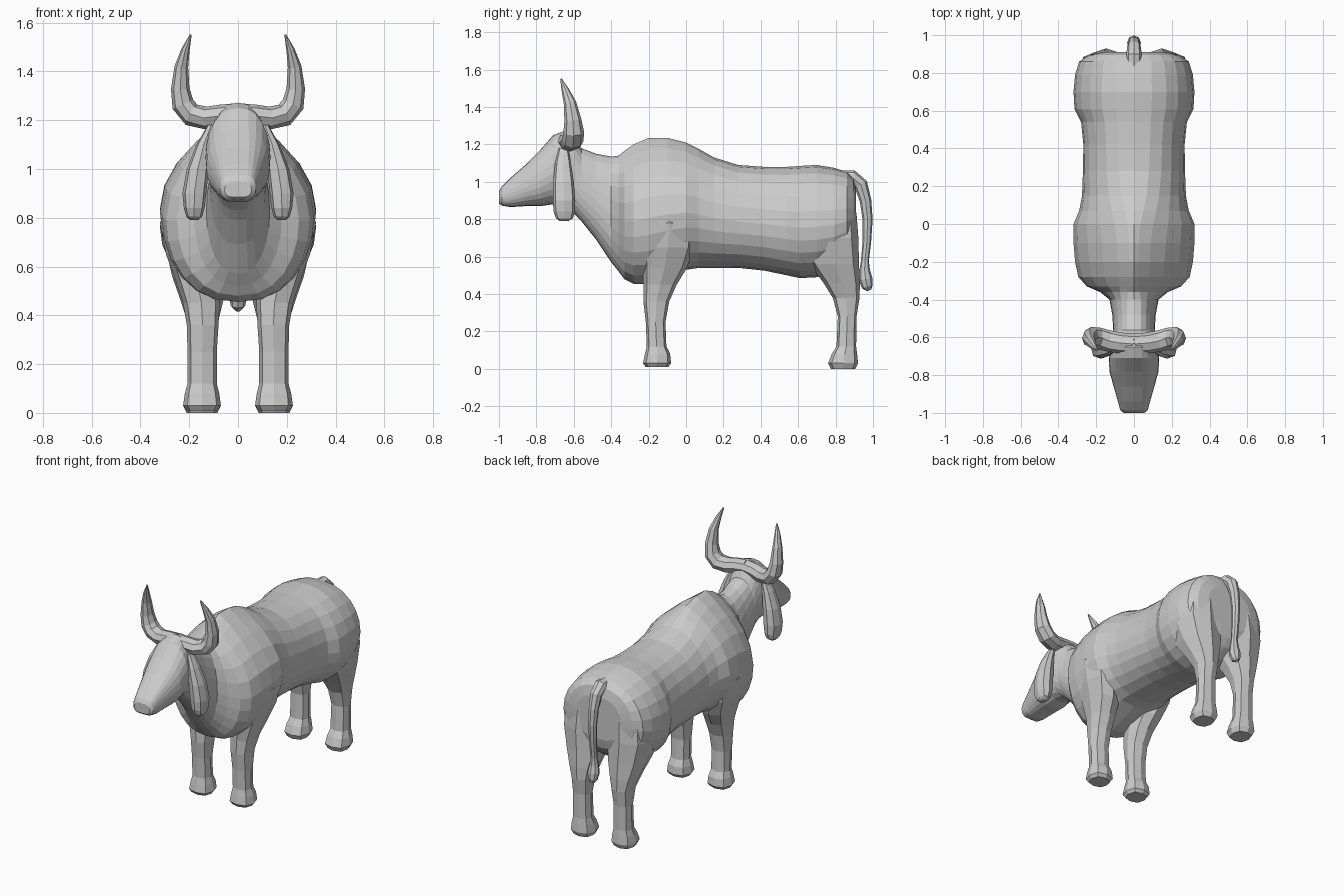
import bpy
import bmesh
from math import cos, sin, tau
from mathutils import Vector

cube = bpy.data.objects.get("Cube")
if cube:
    bpy.data.objects.remove(cube, do_unlink=True)

hide = bpy.data.materials.new("grey hide")
hide.use_nodes = True
grey = (0.6, 0.6, 0.6, 1)
hide.diffuse_color = grey
hide.node_tree.nodes["Principled BSDF"].inputs["Base Color"].default_value = grey


def power(value, exponent):
    """Signed power, for squarer or more pointed cross-sections."""
    return abs(value) ** exponent * (1 if value >= 0 else -1)


def loft(name, rings, mirrored=False):
    """Skin a list of point rings, close both ends, optionally mirror in x."""
    bm = bmesh.new()
    loops = [[bm.verts.new(point) for point in ring] for ring in rings]
    count = len(loops[0])
    for lower, upper in zip(loops, loops[1:]):
        for i in range(count):
            j = (i + 1) % count
            bm.faces.new((lower[i], lower[j], upper[j], upper[i]))
    bm.faces.new(loops[0])
    bm.faces.new(loops[-1])
    bmesh.ops.recalc_face_normals(bm, faces=bm.faces)
    mesh = bpy.data.meshes.new(name)
    bm.to_mesh(mesh)
    bm.free()
    mesh.materials.append(hide)
    obj = bpy.data.objects.new(name, mesh)
    bpy.context.collection.objects.link(obj)
    if mirrored:
        obj.modifiers.new("both sides", "MIRROR").use_axis[0] = True
    return obj


def body_ring(y, bottom, top, width, pointed, sides=24):
    """Upright section: the upper half may narrow towards the spine."""
    middle = bottom + (top - bottom) * 0.45
    ring = []
    for k in range(sides):
        c, s = cos(tau * k / sides), sin(tau * k / sides)
        if s >= 0:
            ring.append((width * power(c, pointed), y, middle + (top - middle) * s))
        else:
            ring.append((width * power(c, min(pointed, 0.85)), y,
                         middle + (middle - bottom) * s))
    return ring


def level_ring(z, x0, x1, y0, y1, sides=8):
    """Horizontal rounded section filling the given box."""
    ring = []
    for k in range(sides):
        c, s = cos(tau * k / sides), sin(tau * k / sides)
        ring.append(((x0 + x1) / 2 + (x1 - x0) / 2 * power(c, 0.75),
                     (y0 + y1) / 2 + (y1 - y0) / 2 * power(s, 0.75), z))
    return ring


def tube(name, path, mirrored=False, stretch=1, sides=8):
    """Round tube along (x, y, z, radius) stations."""
    points = [Vector(station[:3]) for station in path]
    rings = []
    for i, point in enumerate(points):
        ahead = points[min(i + 1, len(points) - 1)] - points[max(i - 1, 0)]
        ahead.normalize()
        across = ahead.cross(Vector((0, 1, 0) if mirrored else (1, 0, 0))).normalized()
        other = ahead.cross(across)
        radius = path[i][3]
        rings.append([point + radius * (across * cos(tau * k / sides)
                      + other * stretch * sin(tau * k / sides)) for k in range(sides)])
    return loft(name, rings, mirrored)


# Head and neck: y, bottom, top, half width, pointedness
head = [
    (-1.0, .885, .95, .055, .45), (-.985, .873, .975, .073, .45),
    (-.94, .865, 1.02, .085, .5), (-.86, .87, 1.09, .108, .65),
    (-.78, .87, 1.17, .13, .8), (-.71, .88, 1.25, .133, .85),
    (-.65, .87, 1.272, .12, .8), (-.6, .83, 1.25, .11, .8),
    (-.56, .79, 1.18, .11, .8), (-.48, .69, 1.15, .115, .85),
    (-.4, .57, 1.135, .13, .95),
]
# Shoulder hump, barrel and rump
torso = [
    (-.36, .52, 1.14, .18, 1.3), (-.33, .48, 1.165, .25, 1.7),
    (-.28, .455, 1.2, .295, 1.85), (-.2, .455, 1.235, .312, 1.9),
    (-.1, .49, 1.235, .32, 1.85), (0, .53, 1.21, .32, 1.65),
    (.07, .54, 1.175, .29, 1.3), (.15, .54, 1.13, .275, 1.05),
    (.28, .54, 1.09, .27, .9), (.42, .525, 1.08, .268, .85),
    (.54, .5, 1.08, .28, .85), (.61, .485, 1.085, .315, .9),
    (.7, .49, 1.09, .32, .9), (.79, .52, 1.075, .312, .9),
    (.86, .57, 1.055, .29, .85), (.895, .62, 1.02, .24, .8),
    (.91, .68, .96, .17, .8),
]
loft("body_and_head", [body_ring(*station) for station in head + torso])

# Legs: z, then the x and y extents, from hoof to shoulder or thigh
front_leg = [
    (0.01, .085, .21, -.215, -.095), (.03, .07, .225, -.23, -.08),
    (.08, .077, .218, -.22, -.085), (.12, .087, .207, -.21, -.105),
    (.25, .087, .207, -.215, -.11), (.36, .08, .21, -.228, -.09),
    (.45, .075, .225, -.228, -.05), (.54, .08, .255, -.235, .005),
    (.65, .1, .295, -.24, .045), (.78, .1, .32, -.225, .05),
    (.93, .1, .24, -.19, 0),
]
hind_leg = [
    (0, .085, .21, .775, .905), (.03, .07, .225, .76, .92),
    (.08, .077, .218, .78, .915), (.12, .087, .207, .805, .91),
    (.28, .09, .205, .812, .912), (.38, .08, .21, .785, .928),
    (.46, .06, .235, .735, .93), (.56, .03, .27, .66, .925),
    (.7, .015, .302, .6, .922), (.83, .015, .29, .62, .912),
    (.95, .04, .19, .68, .87),
]
loft("front_legs", [level_ring(*station) for station in front_leg], True)
loft("hind_legs", [level_ring(*station) for station in hind_leg], True)

# Hanging ears, slim and leaf shaped
ear = [
    (1.18, .095, .125, -.68, -.63), (1.1, .11, .17, -.7, -.615),
    (1.0, .12, .21, -.71, -.6), (.9, .13, .228, -.712, -.592),
    (.84, .137, .222, -.708, -.594), (.805, .147, .212, -.695, -.605),
    (.79, .165, .195, -.675, -.63),
]
loft("ears", [level_ring(*station) for station in ear], True)

# Upswept horns meeting across the poll
tube("horns", [
    (0, -.635, 1.225, .045), (.07, -.63, 1.218, .046), (.13, -.62, 1.209, .047),
    (.19, -.605, 1.222, .048), (.226, -.6, 1.265, .046),
    (.237, -.605, 1.33, .038), (.232, -.62, 1.42, .028),
    (.215, -.645, 1.49, .017), (.194, -.668, 1.55, .004),
], mirrored=True, stretch=1.2)

# Tail with a tufted end
tube("tail", [
    (0, .82, 1.02, .042), (0, .89, 1.022, .041), (0, .935, .985, .037),
    (0, .96, .9, .031), (0, .971, .8, .027), (0, .967, .68, .023),
    (0, .957, .58, .021), (0, .955, .53, .028), (0, .96, .48, .037),
    (0, .97, .44, .03), (0, .98, .42, .012),
])
